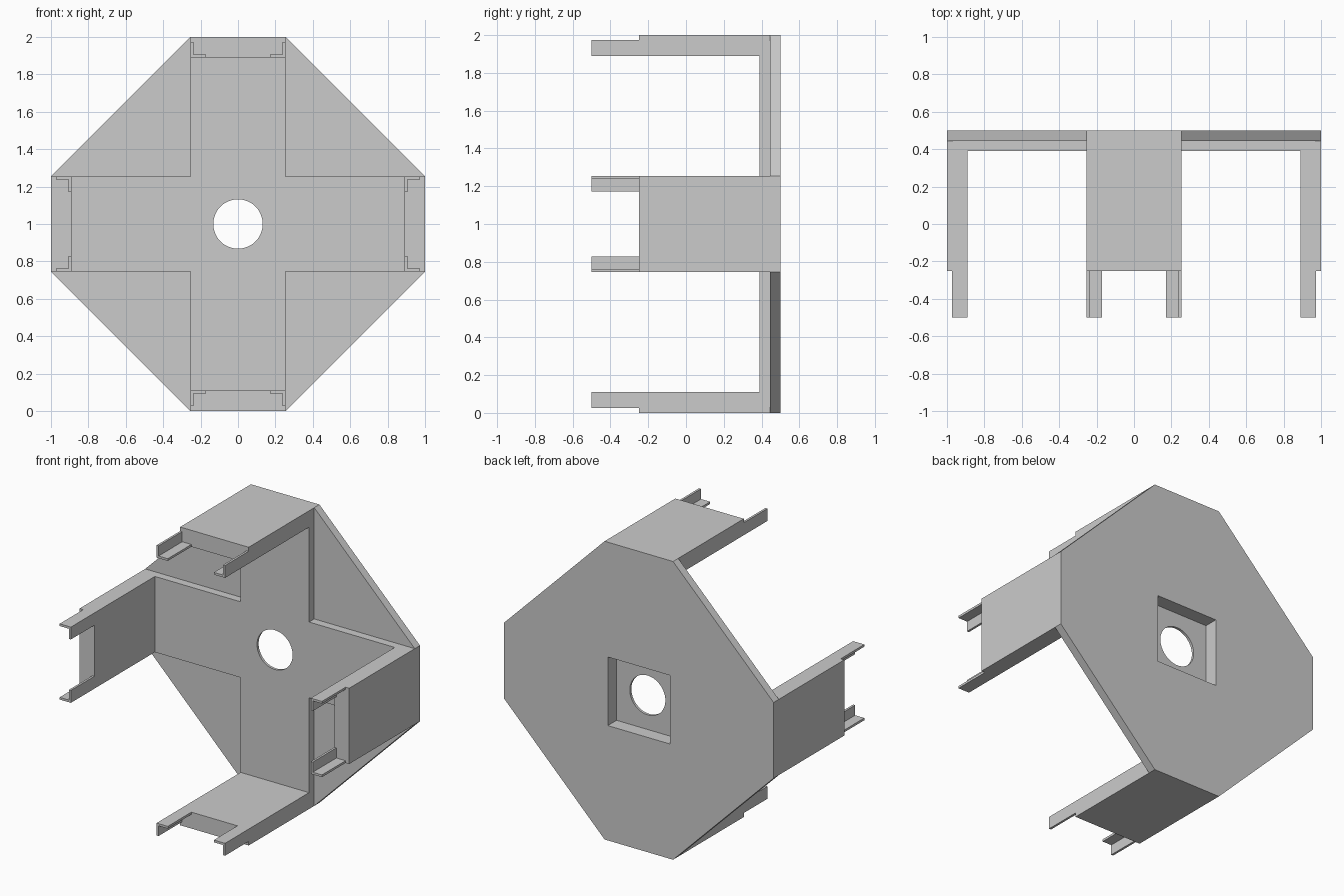
import bpy, bmesh, math

if "Cube" in bpy.data.objects:
    bpy.data.objects.remove(bpy.data.objects["Cube"], do_unlink=True)

HALF = 0.254                      # half width of an arm
INNER = 0.89                      # inner face of the arms, from the centre
BACK, STEP, FLOOR = 0.5, 0.445, 0.39
ARM_END, PRONG_END = -0.25, -0.5
LIP, FLANGE = 0.015, 0.083        # prong thickness and width

grey = bpy.data.materials.new("plain grey")
grey.use_nodes = True
colour = (0.6, 0.6, 0.6, 1)
grey.diffuse_color = colour
grey.node_tree.nodes["Principled BSDF"].inputs["Base Color"].default_value = colour


def prism(name, outline, y0, y1):
    """Extrude an (x, z) outline, measured from the centre, along y."""
    bm = bmesh.new()
    face = bm.faces.new([bm.verts.new((x, y0, z + 1)) for x, z in outline])
    new = bmesh.ops.extrude_face_region(bm, geom=[face])["geom"]
    moved = [v for v in new if isinstance(v, bmesh.types.BMVert)]
    bmesh.ops.translate(bm, verts=moved, vec=(0, y1 - y0, 0))
    bmesh.ops.recalc_face_normals(bm, faces=bm.faces)
    mesh = bpy.data.meshes.new(name)
    bm.to_mesh(mesh)
    bm.free()
    mesh.materials.append(grey)
    obj = bpy.data.objects.new(name, mesh)
    bpy.context.collection.objects.link(obj)
    return obj


def turn(points, quarter):
    """Rotate an outline by quarter turns."""
    for _ in range(quarter):
        points = [(z, -x) for x, z in points]
    return points


def around(points):
    """Repeat a run of points on all four sides to close an outline."""
    return [p for q in range(4) for p in turn(points, q)]


def rect(x0, x1, z0, z1):
    return [(x0, z0), (x1, z0), (x1, z1), (x0, z1)]


def cut(obj, cutter):
    mod = obj.modifiers.new("cut", "BOOLEAN")
    mod.operation, mod.solver, mod.object = "DIFFERENCE", "EXACT", cutter
    bpy.ops.object.select_all(action="DESELECT")
    bpy.context.view_layer.objects.active = obj
    obj.select_set(True)
    bpy.ops.object.modifier_apply(modifier=mod.name)


# Octagonal back plate and the raised cross in front of it
plate = prism("back_plate", around([(-HALF, 1), (HALF, 1)]), STEP, BACK)
cross = prism("cross_brace", around([(-HALF, HALF), (-HALF, 1), (HALF, 1)]), FLOOR, STEP)

# Square pocket in the back with a round hole through its floor
P = 0.23
pocket = prism("pocket_cutter", rect(-P, P, -P, P), 0.407, 0.6)
circle = [(0.132 * math.cos(math.tau * i / 64), 0.132 * math.sin(math.tau * i / 64))
          for i in range(64)]
hole = prism("hole_cutter", circle, 0.3, 0.6)
cut(plate, pocket)
cut(cross, pocket)
cut(cross, hole)
for helper in (pocket, hole):
    bpy.data.objects.remove(helper, do_unlink=True)
bpy.context.view_layer.objects.active = cross
cross.select_set(True)
bpy.ops.object.shade_smooth_by_angle(angle=math.radians(30))

# Four arms, each ending in a mirrored pair of L-shaped prongs
angle_profile = [(HALF, INNER), (HALF, INNER + FLANGE), (HALF - LIP, INNER + FLANGE),
                 (HALF - LIP, INNER + LIP), (HALF - FLANGE, INNER + LIP),
                 (HALF - FLANGE, INNER)]
for q, side in enumerate(("top", "left", "bottom", "right")):
    prism(side + "_arm", turn(rect(-HALF, HALF, INNER, 1), q), ARM_END, FLOOR)
    for s, tag in ((1, "a"), (-1, "b")):
        outline = turn([(s * x, z) for x, z in angle_profile], q)
        prism(f"{side}_prong_{tag}", outline, PRONG_END, ARM_END)
